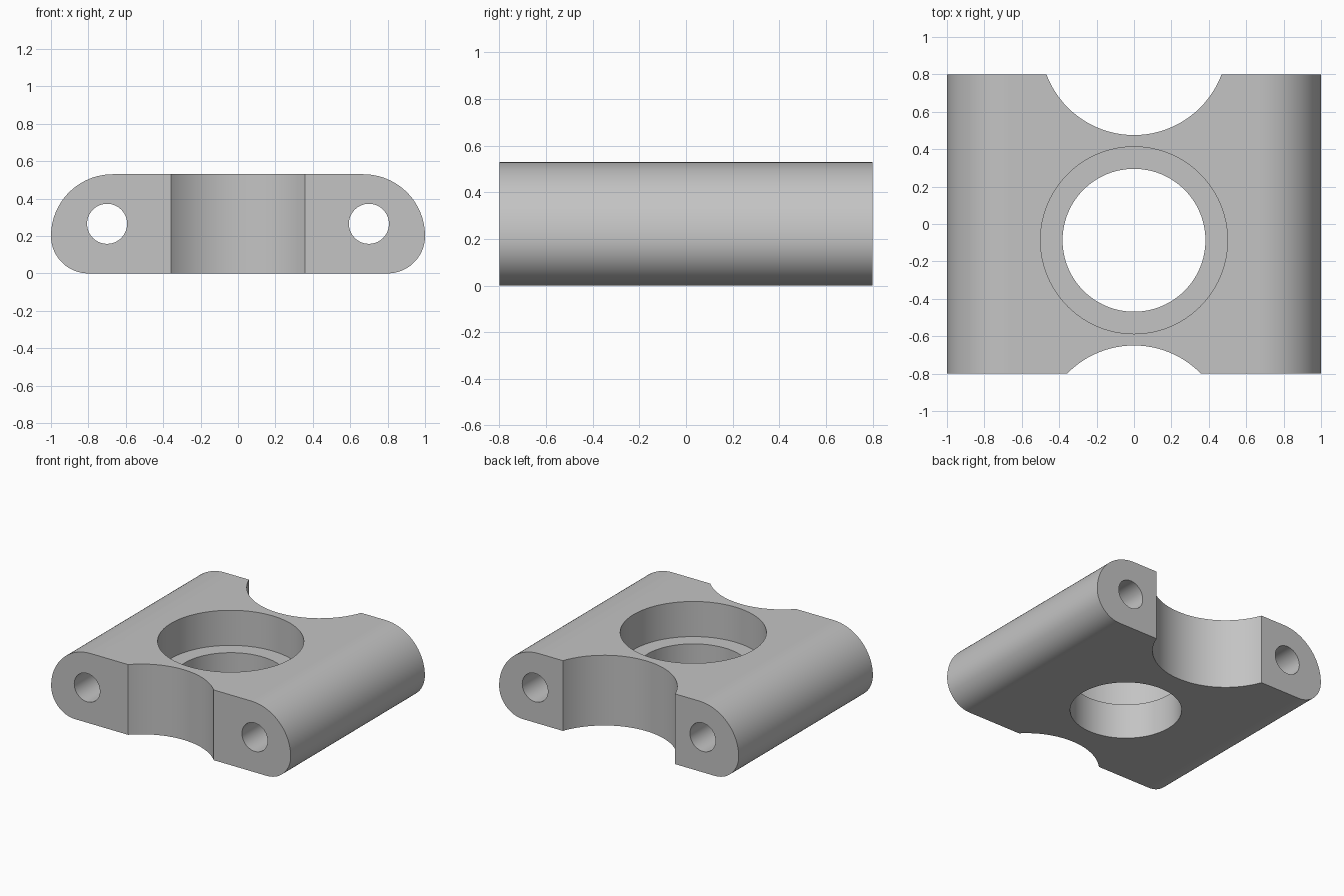
import bpy
import bmesh
from math import sin, cos, pi

cube = bpy.data.objects.get("Cube")
if cube:
    bpy.data.objects.remove(cube, do_unlink=True)

HEIGHT, HALF_DEPTH = 0.53, 0.8
LOW_R, HIGH_R = 0.2, 0.33
BORE_Y, PITCH = -0.087, 1.0625

grey = bpy.data.materials.new("plain grey")
grey.use_nodes = True
colour = (0.55, 0.55, 0.55, 1)
grey.diffuse_color = colour
grey.node_tree.nodes["Principled BSDF"].inputs["Base Color"].default_value = colour


def arc(cx, cz, r, start, steps=24):
    """Quarter arc in the x-z plane."""
    return [(cx + r * cos(start + pi / 2 * i / steps),
             cz + r * sin(start + pi / 2 * i / steps)) for i in range(steps + 1)]


def make_block():
    # Rounded side profile, mirrored, then extruded from front to back
    right = arc(1 - LOW_R, LOW_R, LOW_R, -pi / 2)
    right += arc(1 - HIGH_R, HEIGHT - HIGH_R, HIGH_R, 0)[1:]
    outline = right + [(-x, z) for x, z in reversed(right)]
    bm = bmesh.new()
    front = bm.faces.new([bm.verts.new((x, -HALF_DEPTH, z)) for x, z in outline])
    ext = bmesh.ops.extrude_face_region(bm, geom=[front], use_keep_orig=True)
    moved = [g for g in ext["geom"] if isinstance(g, bmesh.types.BMVert)]
    bmesh.ops.translate(bm, verts=moved, vec=(0, 2 * HALF_DEPTH, 0))
    bmesh.ops.recalc_face_normals(bm, faces=bm.faces)
    mesh = bpy.data.meshes.new("mounting_block")
    bm.to_mesh(mesh)
    bm.free()
    obj = bpy.data.objects.new("mounting_block", mesh)
    bpy.context.collection.objects.link(obj)
    mesh.materials.append(grey)
    return obj


def cut(target, name, radius, length, location, rotation=(0, 0, 0)):
    """Subtract a cylinder from the target."""
    bpy.ops.mesh.primitive_cylinder_add(vertices=96, radius=radius, depth=length,
                                        location=location, rotation=rotation)
    cutter = bpy.context.object
    cutter.name = name
    cutter.hide_render = True
    cutter.data.materials.append(grey)
    mod = target.modifiers.new(name, "BOOLEAN")
    mod.operation, mod.solver, mod.object = "DIFFERENCE", "EXACT", cutter
    bpy.context.view_layer.objects.active = target
    bpy.ops.object.modifier_apply(modifier=mod.name)
    bpy.data.objects.remove(cutter, do_unlink=True)


block = make_block()
mid = HEIGHT / 2

# Stepped central bore
cut(block, "through_bore", 0.382, 2, (0, BORE_Y, mid))
cut(block, "counterbore", 0.5, 1, (0, BORE_Y, mid + 0.5))

# Round scallops in the front and back edges
for name, side in (("front_scallop", -1), ("back_scallop", 1)):
    cut(block, name, 0.5, 2, (0, BORE_Y + side * PITCH, mid))

# Long bolt holes through both sides
for name, side in (("left_bolt_hole", 1), ("right_bolt_hole", -1)):
    cut(block, name, 0.107, 3, (side * 0.7, 0, mid), (pi / 2, 0, 0))

# Smooth curves with sharp rims
bpy.ops.object.select_all(action="DESELECT")
block.select_set(True)
bpy.context.view_layer.objects.active = block
bpy.ops.object.shade_smooth_by_angle(angle=pi / 6)
